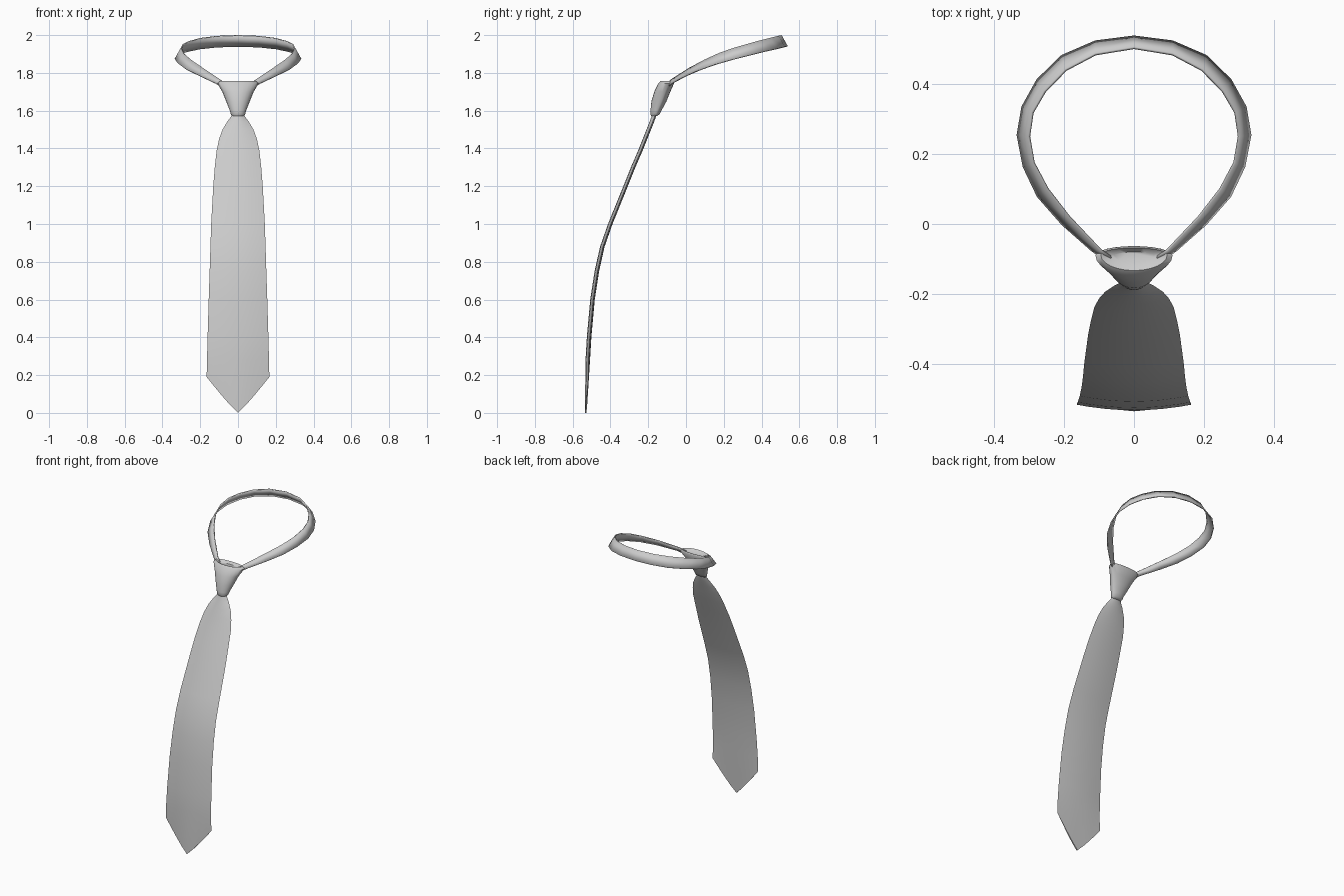
import bpy, bmesh
from math import sin, cos, pi


def finish(name, verts, faces, angle=50):
    mesh = bpy.data.meshes.new(name)
    mesh.from_pydata(verts, [], faces)
    bm = bmesh.new()
    bm.from_mesh(mesh)
    bmesh.ops.recalc_face_normals(bm, faces=bm.faces)
    bm.to_mesh(mesh)
    bm.free()
    obj = bpy.data.objects.new(name, mesh)
    bpy.context.collection.objects.link(obj)
    bpy.ops.object.select_all(action='DESELECT')
    obj.select_set(True)
    bpy.context.view_layer.objects.active = obj
    bpy.ops.object.shade_smooth_by_angle(angle=angle * pi / 180)
    return obj


def loft(name, rings):
    n = len(rings[0])
    verts = [v for r in rings for v in r]
    faces = [(k * n + i, k * n + (i + 1) % n, (k + 1) * n + (i + 1) % n, (k + 1) * n + i)
             for k in range(len(rings) - 1) for i in range(n)]
    last = (len(rings) - 1) * n
    faces.append(tuple(range(n)))
    # zip the last ring shut so a pointed end stays clean
    h = n // 2
    for i in range(h):
        a, b, c, d = i, i + 1, (n - i - 1) % n, (n - i) % n
        faces.append(tuple(dict.fromkeys(last + j for j in (a, b, c, d))))
    return finish(name, verts, faces)


# Blade: (z, y, half width), lens-shaped section, pointed lower end
stations = [(1.61, -0.158, 0.030), (1.57, -0.170, 0.036), (1.54, -0.181, 0.058),
            (1.50, -0.197, 0.082), (1.45, -0.217, 0.100), (1.39, -0.241, 0.113),
            (1.30, -0.280, 0.123), (1.20, -0.320, 0.131), (1.00, -0.401, 0.142),
            (0.88, -0.443, 0.146), (0.75, -0.472, 0.150), (0.60, -0.495, 0.155),
            (0.40, -0.513, 0.161), (0.28, -0.520, 0.164)]
us = [1, 0.8, 0.5, 0.25, 0, -0.25, -0.5, -0.8, -1]


def blade_ring(z, y, w, tip=False):
    ring = []
    for side, row in ((-1, us), (1, us[-2:0:-1])):
        for u in row:
            t = (0.004 if tip else 0.012) * (1 - u * u)
            zz = 0.19 * abs(u) ** 1.1 if tip else z
            yy = -0.531 + 0.016 * abs(u) if tip else y + 0.004 * u * u
            ring.append((w * u, yy + side * t, zz))
    return ring


loft("blade", [blade_ring(*s) for s in stations] + [blade_ring(0, 0, 0.166, True)])

# Knot: (centre y, z, half width, front depth, back depth)
sections = [(-0.090, 1.742, 0.060, 0.020, 0.010), (-0.088, 1.757, 0.095, 0.045, 0.020),
            (-0.090, 1.745, 0.110, 0.057, 0.027), (-0.110, 1.700, 0.083, 0.058, 0.027),
            (-0.130, 1.650, 0.063, 0.053, 0.027), (-0.152, 1.600, 0.043, 0.036, 0.022),
            (-0.158, 1.580, 0.038, 0.031, 0.018), (-0.165, 1.571, 0.028, 0.018, 0.010)]
N = 24
loft("knot", [[(hx * cos(2 * pi * i / N),
                cy + (b if i < N / 2 else f) * sin(2 * pi * i / N), z) for i in range(N)]
              for cy, z, hx, f, b in sections])

# Neck band: right half as lower-outer and upper-inner edges, then mirrored
lower = [(0, .535, 1.94), (.11, .521, 1.937), (.205, .48, 1.927), (.275, .412, 1.912),
         (.318, .335, 1.893), (.332, .255, 1.873), (.315, .165, 1.848), (.275, .08, 1.819),
         (.205, .0, 1.785), (.12, -.075, 1.745), (.07, -.11, 1.715)]
upper = [(0, .503, 1.998), (.11, .485, 1.994), (.195, .44, 1.983), (.255, .378, 1.967),
         (.29, .318, 1.95), (.30, .25, 1.93), (.287, .175, 1.903), (.247, .1, 1.868),
         (.185, .02, 1.825), (.095, -.075, 1.765), (.05, -.105, 1.735)]
n = len(lower)
band = finish("neck_band", lower + upper, [(i, i + 1, n + i + 1, n + i) for i in range(n - 1)])
mirror = band.modifiers.new("mirror", 'MIRROR')
mirror.use_clip = True
solid = band.modifiers.new("thickness", 'SOLIDIFY')
solid.thickness = 0.008
solid.offset = 0
